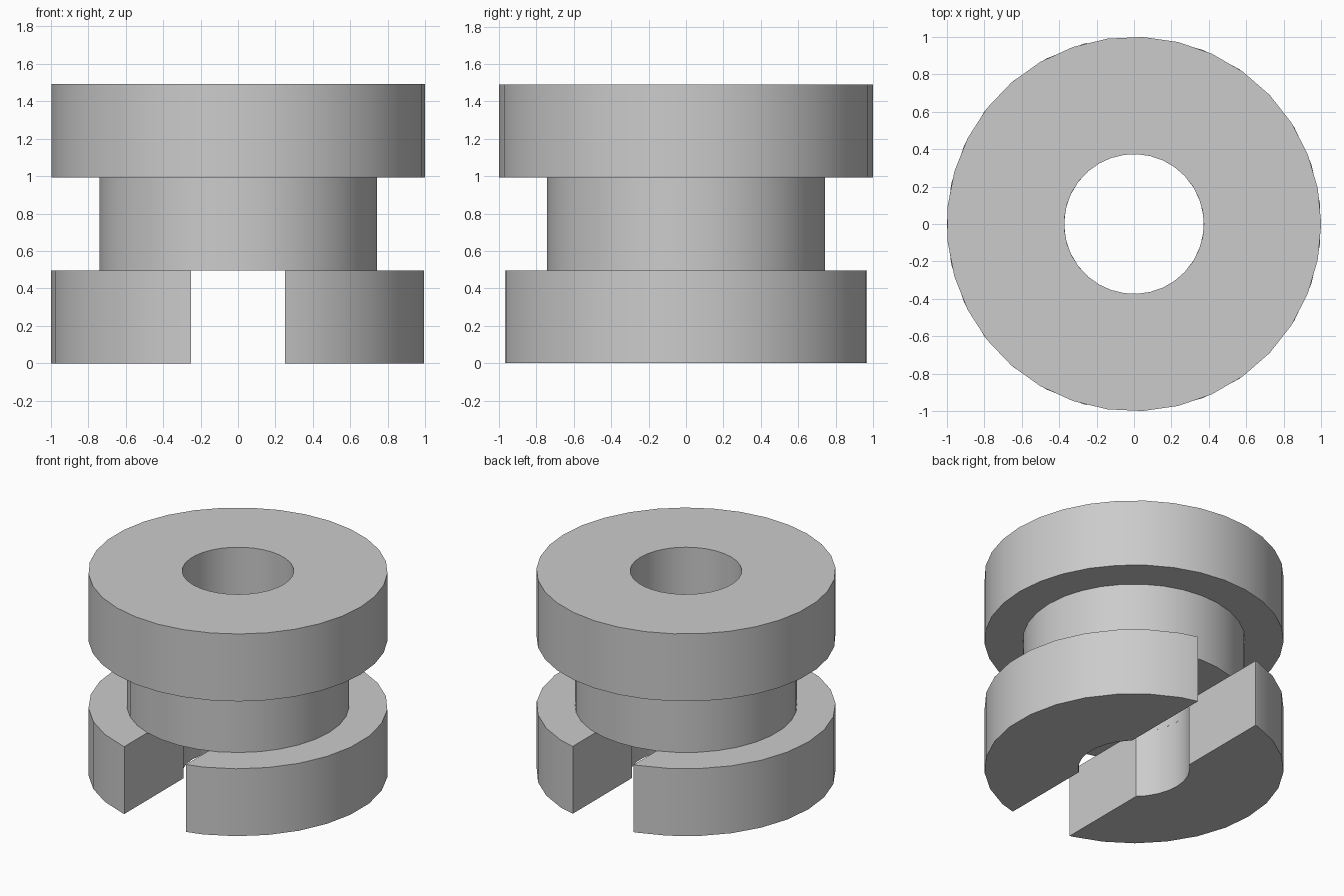
import bpy, bmesh, math

cube = bpy.data.objects.get("Cube")
if cube:
    bpy.data.objects.remove(cube, do_unlink=True)

# Main dimensions
RIM, SHAFT, BORE = 1.0, 0.743, 0.373
STEP = 0.497            # height of each of the three tiers
SLOT = 0.25             # half the slot width

grey = bpy.data.materials.new("plain grey")
grey.use_nodes = True
colour = (0.6, 0.6, 0.6, 1)
grey.diffuse_color = colour
grey.node_tree.nodes["Principled BSDF"].inputs["Base Color"].default_value = colour


def lathe(bm, profile, sides, start=0.0):
    """Turn a closed (radius, height) profile around z."""
    rings = []
    for i in range(sides):
        a = start + math.tau * i / sides
        rings.append([bm.verts.new((r * math.cos(a), r * math.sin(a), z)) for r, z in profile])
    n = len(profile)
    for i in range(sides):
        this, after = rings[i], rings[(i + 1) % sides]
        for j in range(n):
            k = (j + 1) % n
            bm.faces.new((this[j], after[j], after[k], this[k]))


def finish(bm, name):
    bmesh.ops.recalc_face_normals(bm, faces=bm.faces)
    mesh = bpy.data.meshes.new(name)
    bm.to_mesh(mesh)
    bm.free()
    mesh.materials.append(grey)
    obj = bpy.data.objects.new(name, mesh)
    bpy.context.collection.objects.link(obj)
    bpy.ops.object.select_all(action='DESELECT')
    obj.select_set(True)
    bpy.context.view_layer.objects.active = obj
    bpy.ops.object.shade_smooth_by_angle(angle=math.radians(30))
    return obj


# Shaft and upper flange, bored through
bm = bmesh.new()
lathe(bm, [(BORE, STEP), (SHAFT, STEP), (SHAFT, 2 * STEP),
           (RIM, 2 * STEP), (RIM, 3 * STEP), (BORE, 3 * STEP)], 33)
finish(bm, "shaft_and_upper_flange")

# Lower flange, split into two jaws by the slot
for side, name in ((1, "lower_flange_left"), (-1, "lower_flange_right")):
    bm = bmesh.new()
    lathe(bm, [(BORE, 0), (RIM, 0), (RIM, STEP), (BORE, STEP)], 29, math.pi)
    bmesh.ops.bisect_plane(bm, geom=bm.verts[:] + bm.edges[:] + bm.faces[:],
                           plane_co=(side * SLOT, 0, 0), plane_no=(side, 0, 0),
                           clear_inner=True)
    bmesh.ops.holes_fill(bm, edges=[e for e in bm.edges if e.is_boundary], sides=0)
    finish(bm, name)
